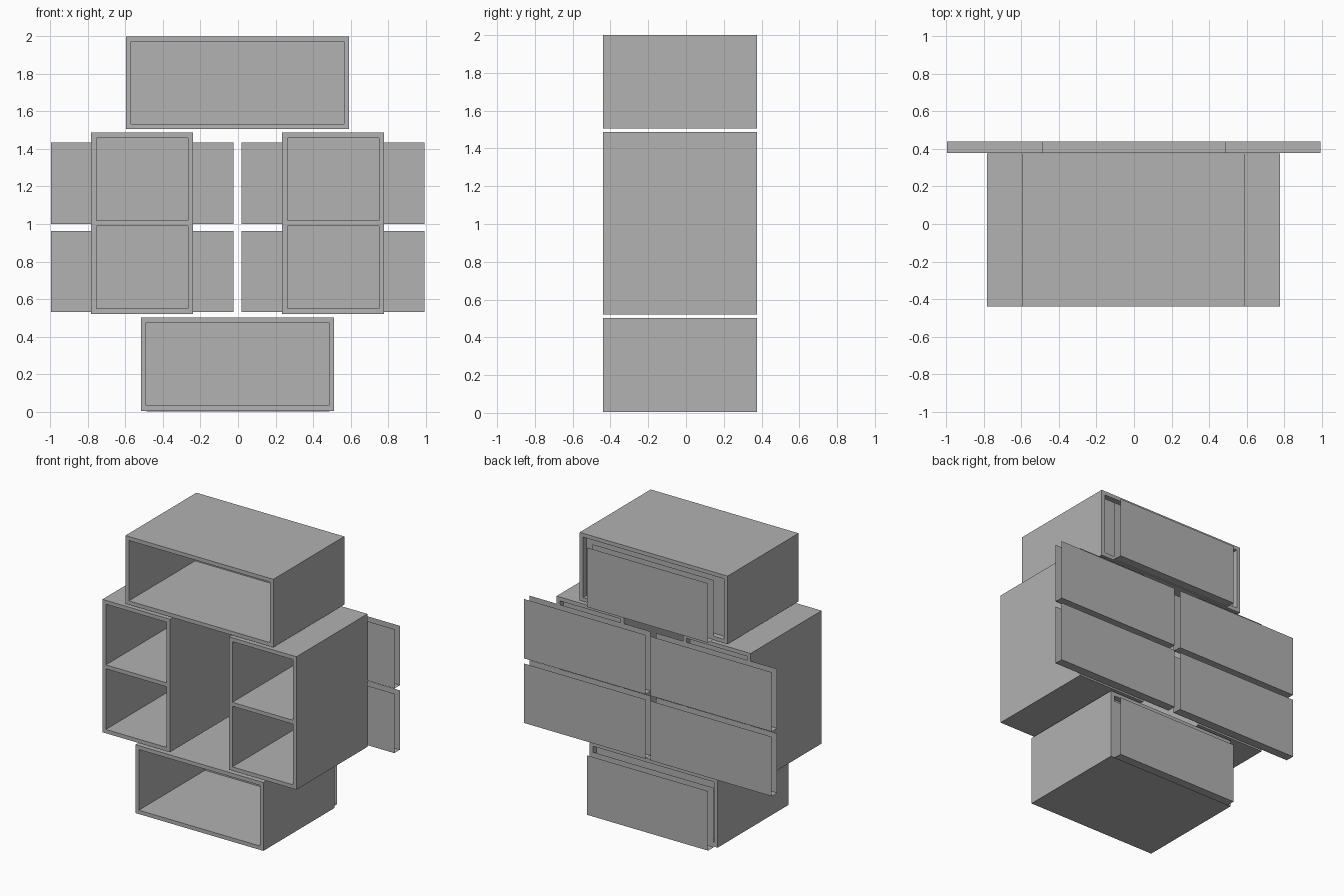
import bpy
import bmesh

if "Cube" in bpy.data.objects:
    bpy.data.objects.remove(bpy.data.objects["Cube"])

FRONT, REAR, OUTER = -0.44, 0.375, 0.44   # cabinet front, cabinet rear, rear sheet
BOARD = 0.028
RECESS = 0.04

grey = bpy.data.materials.new("light_grey")
grey.use_nodes = True
colour = (0.445, 0.445, 0.445, 1)
grey.diffuse_color = colour
grey.node_tree.nodes["Principled BSDF"].inputs["Base Color"].default_value = colour


def finish(bm, name):
    mesh = bpy.data.meshes.new(name)
    bm.to_mesh(mesh)
    bm.free()
    mesh.materials.append(grey)
    obj = bpy.data.objects.new(name, mesh)
    bpy.context.collection.objects.link(obj)


def board(name, x0, x1, y0, y1, z0, z1):
    bm = bmesh.new()
    bmesh.ops.create_cube(bm, size=1)
    lo, hi = (x0, y0, z0), (x1, y1, z1)
    for v in bm.verts:
        v.co = [hi[i] if v.co[i] > 0 else lo[i] for i in range(3)]
    finish(bm, name)


def cabinet(name, x0, x1, z0, z1, shelves=()):
    """Open-fronted case with a recessed back panel."""
    t = BOARD
    board(name + "_right_side", x0, x0 + t, FRONT, REAR, z0, z1)
    board(name + "_left_side", x1 - t, x1, FRONT, REAR, z0, z1)
    board(name + "_bottom", x0 + t, x1 - t, FRONT, REAR, z0, z0 + t)
    board(name + "_top", x0 + t, x1 - t, FRONT, REAR, z1 - t, z1)
    for z in shelves:
        board(name + "_shelf", x0 + t, x1 - t, FRONT, REAR, z - t / 2, z + t / 2)
    board(name + "_back", x0 + t, x1 - t,
          REAR - RECESS - 0.015, REAR - RECESS, z0 + t, z1 - t)


def rear_panel(name, x, z, width=0.973, height=0.432):
    """Folded sheet: two upright faces joined along the bottom, open ends and top."""
    bm = bmesh.new()
    profile = [(REAR + 0.002, z + height), (REAR + 0.002, z),
               (OUTER, z), (OUTER, z + height)]
    rows = [[bm.verts.new((x + s * width / 2, y, h)) for y, h in profile]
            for s in (-1, 1)]
    for i in range(3):
        bm.faces.new((rows[0][i], rows[0][i + 1], rows[1][i + 1], rows[1][i]))
    bmesh.ops.recalc_face_normals(bm, faces=bm.faces[:])
    finish(bm, name)


# Cases
cabinet("upper_case", -0.597, 0.592, 1.505, 2.0)
cabinet("lower_case", -0.517, 0.512, 0.005, 0.502)
for side, x0 in (("right", -0.782), ("left", 0.235)):
    cabinet(side + "_case", x0, x0 + 0.543, 0.521, 1.487, shelves=(1.004,))

# Sheets behind the cases
rear_panel("upper_rear_panel", 0, 1.51)
rear_panel("lower_rear_panel", 0, 0)
for side, x in (("right", -0.511), ("left", 0.506)):
    for level, z in (("low", 0.532), ("high", 1.001)):
        rear_panel(f"{side}_{level}_rear_panel", x, z)
